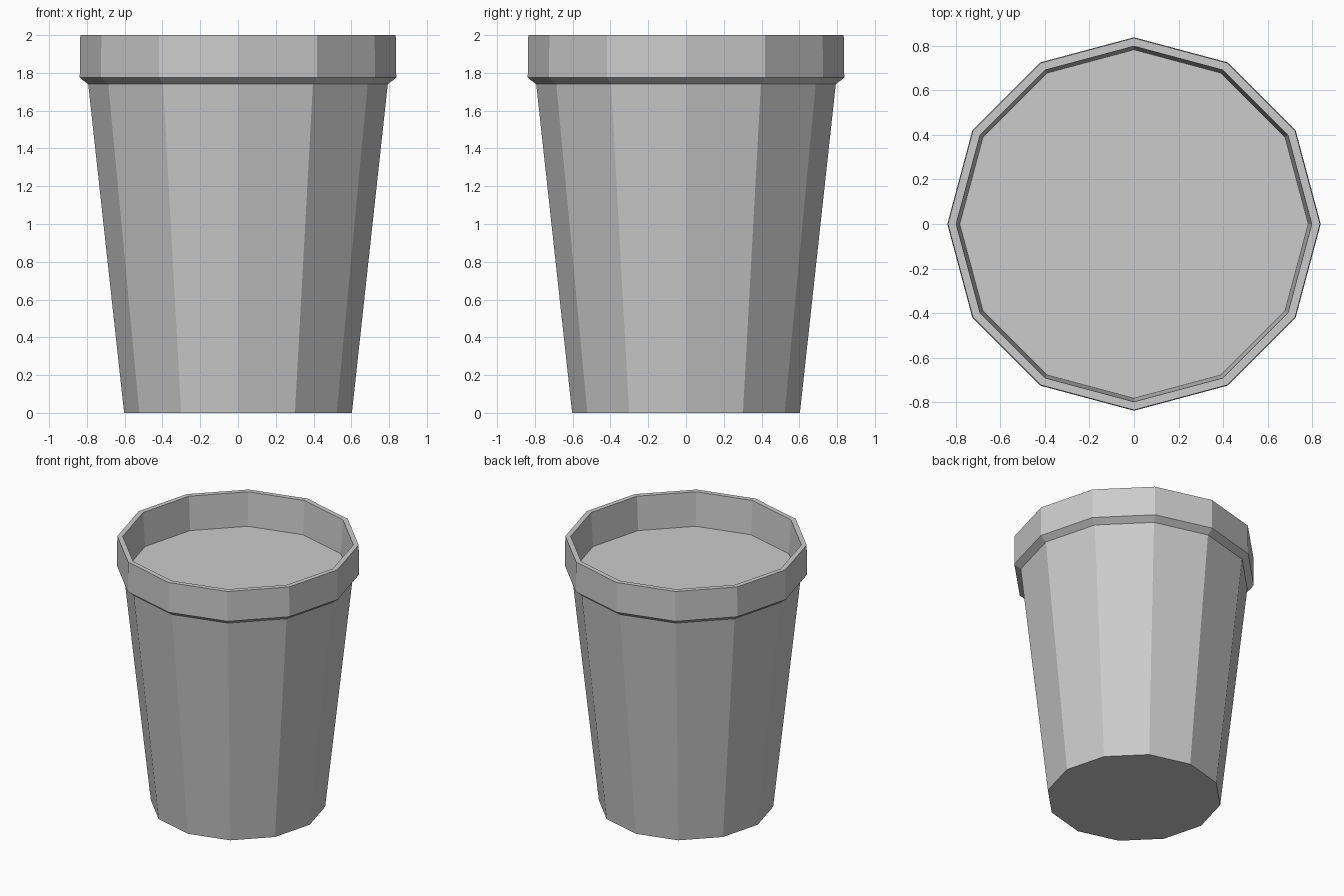
import bpy, bmesh
from math import cos, sin, pi

if "Cube" in bpy.data.objects:
    bpy.data.objects.remove(bpy.data.objects["Cube"])

SIDES = 12


def lathe(name, profile, cap_start=False, cap_end=False):
    """Revolve (radius, z) points into a flat-faced 12-sided shell."""
    bm = bmesh.new()
    rings = [[bm.verts.new((r * cos(2 * pi * i / SIDES), r * sin(2 * pi * i / SIDES), z))
              for i in range(SIDES)] for r, z in profile]
    for a, b in zip(rings, rings[1:]):
        for i in range(SIDES):
            j = (i + 1) % SIDES
            bm.faces.new((a[i], a[j], b[j], b[i]))
    if cap_start:
        bm.faces.new(rings[0][::-1])
    if cap_end:
        bm.faces.new(rings[-1])
    mesh = bpy.data.meshes.new(name)
    bm.to_mesh(mesh)
    bm.free()
    obj = bpy.data.objects.new(name, mesh)
    bpy.context.collection.objects.link(obj)
    return obj


# Tapered cup: base, wall, flared collar, thin rim, inner wall, recessed flat fill
lathe("tapered_pot", [
    (0.603, 0.0),
    (0.793, 1.74),
    (0.838, 1.775),
    (0.835, 2.0),
    (0.798, 2.0),
    (0.782, 1.745),
], cap_start=True, cap_end=True)
